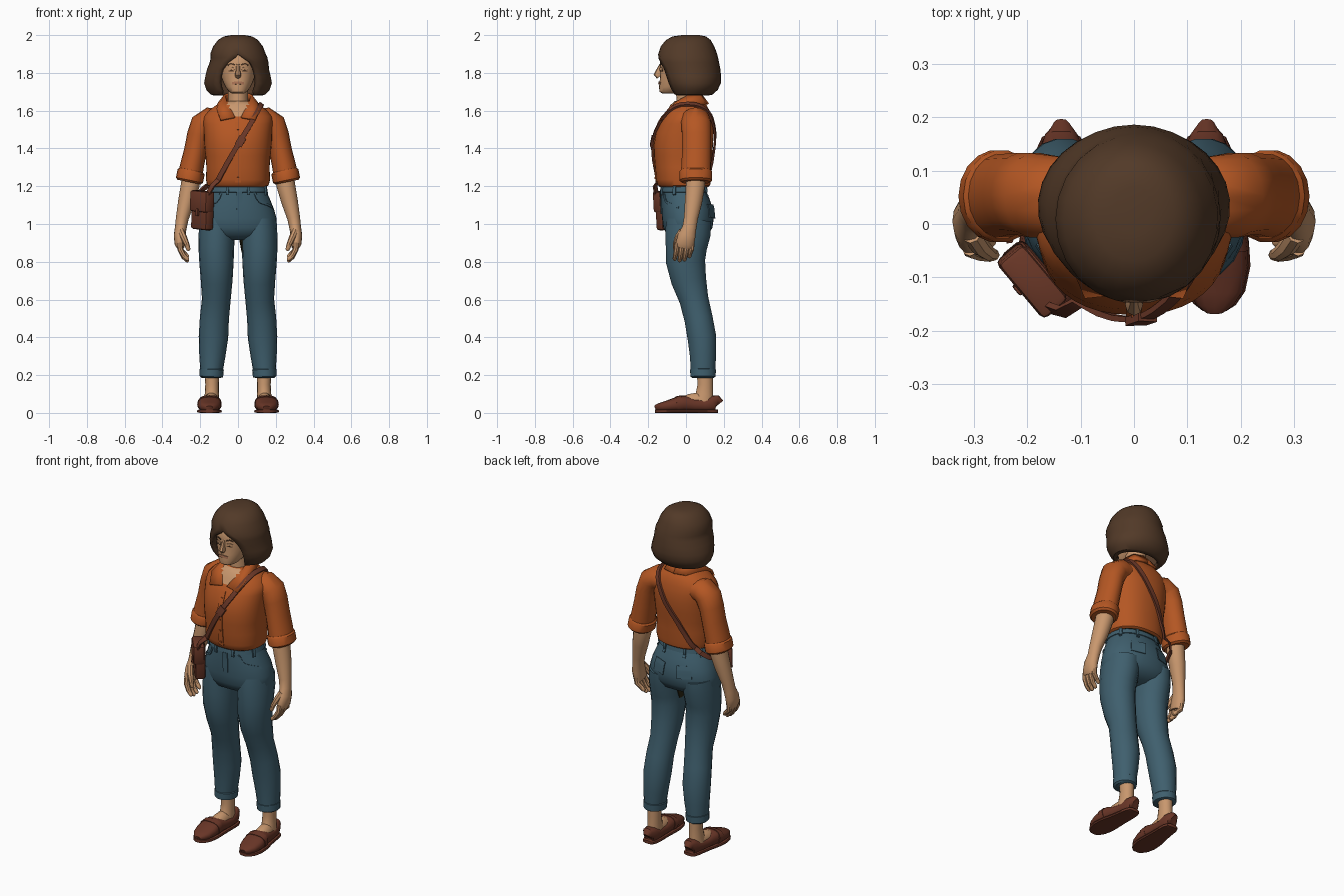
import bpy, bmesh, math
from mathutils import Vector
from mathutils.bvhtree import BVHTree


def mat(name, *c):
    m = bpy.data.materials.new(name)
    m.diffuse_color = (*c, 1)
    return m


SKIN = mat("skin", 0.58, 0.31, 0.155)
LIP = mat("lips", 0.40, 0.17, 0.09)
HAIR = mat("brown hair", 0.085, 0.042, 0.021)
SHIRT = mat("rust shirt", 0.46, 0.095, 0.017)
DENIM = mat("blue denim", 0.050, 0.115, 0.155)
LEATHER = mat("bag leather", 0.15, 0.040, 0.021)
SHOE = mat("shoe leather", 0.14, 0.036, 0.020)
DARK = mat("dark lining", 0.026, 0.020, 0.006)


def finish(name, bm, mats, mirror=False, solid=0, offset=0, angle=40):
    bmesh.ops.remove_doubles(bm, verts=bm.verts, dist=0.0004)
    bmesh.ops.recalc_face_normals(bm, faces=bm.faces)
    me = bpy.data.meshes.new(name)
    bm.to_mesh(me)
    bm.free()
    ob = bpy.data.objects.new(name, me)
    bpy.context.collection.objects.link(ob)
    for m in mats:
        me.materials.append(m)
    bpy.ops.object.select_all(action='DESELECT')
    ob.select_set(True)
    bpy.context.view_layer.objects.active = ob
    bpy.ops.object.shade_smooth_by_angle(angle=math.radians(angle))
    if solid:
        s = ob.modifiers.new("thickness", 'SOLIDIFY')
        s.thickness, s.offset = solid, offset
    if mirror:
        ob.modifiers.new("mirror", 'MIRROR').use_clip = False
    return ob


def skin_rows(bm, rows, closed=True, caps=True):
    vr = [[bm.verts.new(p) for p in r] for r in rows]
    n = len(vr[0])
    for a, b in zip(vr, vr[1:]):
        for i in range(n if closed else n - 1):
            j = (i + 1) % n
            bm.faces.new((a[i], a[j], b[j], b[i]))
    if caps:
        bm.faces.new(vr[0])
        bm.faces.new(vr[-1])


def oval(c, u, v, n, p):
    out = []
    for i in range(n):
        t = 2 * math.pi * i / n
        cs, sn = math.cos(t), math.sin(t)
        out.append(c + u * math.copysign(abs(cs) ** (2 / p), cs) + v * math.copysign(abs(sn) ** (2 / p), sn))
    return out


def limb(name, secs, m, ref=(0, 1, 0), n=14, p=2.0, mirror=True):
    """Loft of ovals (x, y, z, a, b) set square to the path; b lies along ref."""
    ref, bm, rows = Vector(ref), bmesh.new(), []
    cs = [Vector(s[:3]) for s in secs]
    for i, s in enumerate(secs):
        t = (cs[min(i + 1, len(cs) - 1)] - cs[max(i - 1, 0)]).normalized()
        u = ref.cross(t).normalized()
        rows.append(oval(cs[i], u * s[3], t.cross(u) * s[4], n, p))
    skin_rows(bm, rows)
    return finish(name, bm, [m], mirror)


def stack(name, secs, mats, n=24, p=2.0):
    """Level ovals (z, half width, front y, back y)."""
    bm = bmesh.new()
    skin_rows(bm, [oval(Vector((0, (f + b) / 2, z)), Vector((w, 0, 0)), Vector((0, (b - f) / 2, 0)), n, p)
                   for z, w, f, b in secs])
    return finish(name, bm, mats)


def tree(ob):
    return BVHTree.FromPolygons([v.co for v in ob.data.vertices], [f.vertices for f in ob.data.polygons])


def ribbon(name, pts, w, th, m, bvh=None, zmin=-1, mirror=False, sub=4, lift=0.0):
    """Flat band that hugs the surface of another part."""
    P = [Vector(p) for p in pts]
    P = [a.lerp(b, k / sub) for a, b in zip(P, P[1:]) for k in range(sub)] + [P[-1]]
    N = [Vector((q.x, q.y, 0)).normalized() for q in P]
    for i, q in enumerate(P):
        if bvh and q.z > zmin:
            loc, nor, _, _ = bvh.find_nearest(q)
            P[i], N[i] = loc + nor * lift, nor
    bm, rows = bmesh.new(), []
    for i, q in enumerate(P):
        t = P[min(i + 1, len(P) - 1)] - P[max(i - 1, 0)]
        s = N[i].cross(t).normalized() * w / 2
        up = N[i] * th
        rows.append([q - s, q + s, q + s + up, q - s + up])
    skin_rows(bm, rows)
    return finish(name, bm, [m], mirror)


# head, neck and face
head = stack("head", [(1.69, .03, -.125, -.05), (1.70, .048, -.14, -.02), (1.725, .066, -.143, .04),
                      (1.76, .083, -.139, .09), (1.80, .092, -.137, .11), (1.85, .095, -.138, .12),
                      (1.90, .095, -.13, .12), (1.95, .06, -.08, .09)], [SKIN], 24, 2.2)
stack("neck", [(1.58, .06, -.06, .08), (1.64, .053, -.05, .075), (1.76, .052, -.055, .075)], [SKIN], 16)
hb = tree(head)
limb("nose", [(0, -.132, 1.845, .009, .008), (0, -.143, 1.815, .011, .014), (0, -.150, 1.79, .017, .022),
              (0, -.142, 1.778, .014, .014)], SKIN, n=8, mirror=False)
ribbon("lips", [(-.026, -.13, 1.744), (0, -.15, 1.749), (.026, -.13, 1.744)], .014, .006, LIP, hb)
ribbon("eyelids", [(.02, -.14, 1.818), (.037, -.14, 1.824), (.056, -.13, 1.817)], .013, .005, SKIN, hb, mirror=True)
ribbon("eyes", [(.022, -.14, 1.811), (.038, -.14, 1.811), (.054, -.13, 1.811)], .006, .004, HAIR, hb, mirror=True)
ribbon("eyebrows", [(.018, -.14, 1.842), (.04, -.14, 1.849), (.064, -.13, 1.84)], .007, .004, HAIR, hb, mirror=True)

# bobbed hair, a shell open over the face: z, half width, front, back, opening half width
bm, rows = bmesh.new(), []
for z, w, f, b, o in [(2.0, .035, -.02, .07, 0), (1.993, .075, -.07, .105, 0), (1.975, .105, -.105, .13, 0),
                      (1.94, .132, -.134, .15, 0), (1.90, .147, -.147, .165, 0), (1.88, .151, -.149, .17, .025),
                      (1.855, .156, -.148, .175, .062), (1.82, .164, -.142, .182, .088),
                      (1.78, .174, -.132, .186, .1), (1.745, .18, -.118, .184, .102),
                      (1.71, .168, -.1, .168, .095), (1.685, .145, -.08, .14, .085), (1.68, .125, -.06, .118, .08)]:
    a = math.asin(o / w)
    row = []
    for i in range(25):
        t = a + (2 * math.pi - 2 * a) * i / 24
        row.append(Vector((w * math.sin(t) + .006 * (a > 0) * (z > 1.85), (f + b) / 2 - (b - f) / 2 * math.cos(t), z)))
    rows.append(row)
skin_rows(bm, rows, closed=False, caps=False)
bm.verts.ensure_lookup_table()
bm.faces.new(bm.verts[:24])
finish("bob_hair", bm, [HAIR], solid=.025, offset=-1, angle=30)

# shirt body, with bare skin in the open neck and dark lining under the hem
shirt = stack("shirt_body", [(1.197, .15, -.14, .118), (1.205, .162, -.15, .128), (1.235, .17, -.158, .132),
                             (1.30, .167, -.163, .132), (1.36, .172, -.168, .137), (1.42, .178, -.17, .143),
                             (1.48, .18, -.16, .147), (1.53, .184, -.14, .143), (1.545, .184, -.132, .14),
                             (1.57, .18, -.117, .135), (1.60, .155, -.1, .125), (1.63, .115, -.083, .108),
                             (1.65, .075, -.06, .085)], [SHIRT, SKIN, DARK], 40, 2.3)
for f in shirt.data.polygons:
    c = f.center
    if c.z > 1.55 and c.y < -.03 and abs(c.x) < (c.z - 1.535) * .6:
        f.material_index = 1
    elif c.z < 1.2:
        f.material_index = 2
sb = tree(shirt)
ribbon("button_placket", [(0, -.2, 1.21), (0, -.2, 1.4), (0, -.15, 1.545)], .03, .005, SHIRT, sb)
for i in range(5):
    z = 1.24 + i * .07
    ribbon("shirt_button", [(0, -.2, z - .005), (0, -.2, z + .005)], .01, .009, SHIRT, sb, sub=1)

# folded collar
bm = bmesh.new()
skin_rows(bm, [[Vector(p) for p in r] for r in (
    [(0, .075, 1.69), (.05, .06, 1.69), (.07, .01, 1.68), (.058, -.05, 1.645), (.016, -.127, 1.565)],
    [(0, .117, 1.635), (.07, .1, 1.635), (.105, .01, 1.635), (.112, -.085, 1.605), (.092, -.135, 1.55)])],
    closed=False, caps=False)
finish("shirt_collar", bm, [SHIRT], mirror=True, solid=.012)

# sleeves, rolled cuffs, forearms and hands
limb("sleeve", [(.09, .045, 1.545, .06, .07), (.15, .05, 1.55, .068, .078), (.187, .054, 1.525, .068, .08),
                (.208, .056, 1.47, .062, .078), (.225, .056, 1.39, .06, .077), (.243, .053, 1.31, .063, .079),
                (.254, .052, 1.25, .065, .08)], SHIRT, n=18)
limb("sleeve_cuff", [(.246, .052, 1.285, .064, .08), (.248, .052, 1.276, .073, .087),
                     (.257, .052, 1.232, .073, .087), (.259, .052, 1.222, .062, .077)], SHIRT, n=18)
limb("forearm", [(.246, .055, 1.29, .045, .05), (.252, .05, 1.21, .05, .052), (.273, .04, 1.12, .044, .047),
                 (.295, .026, 1.03, .034, .038), (.303, .018, .98, .031, .038), (.309, .005, .94, .031, .047),
                 (.308, -.006, .895, .028, .05), (.303, -.01, .875, .02, .045)], SKIN)
for i, name in enumerate(("index_finger", "middle_finger", "ring_finger", "little_finger")):
    y, d = -.046 + i * .026, (.004, -.004, 0, .018)[i]
    limb(name, [(.307, y, .90, .015, .014), (.305, y - .004, .865, .015, .014), (.288, y - .01, .83 + d, .013, .013),
                (.268, y - .014, .81 + d, .011, .011), (.262, y - .014, .805 + d, .006, .006)], SKIN, n=8)
limb("thumb", [(.303, -.02, .965, .018, .018), (.288, -.042, .93, .018, .018), (.272, -.055, .895, .014, .014),
               (.262, -.058, .865, .011, .011), (.26, -.058, .858, .005, .005)], SKIN, n=8)

# trousers: hips, legs and turned-up hems
hips = stack("trouser_hips", [(1.21, .148, -.128, .106), (1.17, .157, -.134, .114), (1.168, .153, -.13, .110),
                              (1.13, .17, -.131, .126), (1.08, .19, -.13, .142), (1.03, .204, -.127, .147),
                              (.98, .206, -.12, .14), (.94, .185, -.1, .115), (.915, .10, -.05, .06)],
             [DENIM], 32, 2.2)
limb("trouser_leg", [(.108, .015, 1.02, .094, .12), (.112, .01, .95, .096, .122), (.115, .001, .87, .094, .11),
                     (.114, -.002, .8, .091, .105), (.113, .015, .7, .084, .094), (.115, .042, .6, .076, .078),
                     (.125, .066, .5, .077, .076), (.130, .084, .4, .078, .077), (.136, .09, .3, .069, .07),
                     (.141, .09, .21, .058, .065)], DENIM, n=18)
limb("trouser_hem", [(.139, .09, .235, .058, .063), (.139, .09, .23, .064, .069), (.141, .09, .192, .062, .068),
                     (.141, .09, .186, .052, .058)], DENIM, n=18)
tb = tree(hips)
for t in (20, 65, 115, 155):
    x, y = .17 * math.sin(math.radians(t)), -.15 * math.cos(math.radians(t))
    ribbon("belt_loop", [(x, y, 1.155), (x, y, 1.205)], .016, .009, DENIM, tb, mirror=True)
ribbon("fly_front", [(.012, -.2, 1.165), (.012, -.2, 1.05)], .03, .005, DENIM, tb)
ribbon("front_pocket_edge", [(.10, -.15, 1.165), (.13, -.13, 1.12), (.185, -.04, 1.09)], .012, .005, DENIM, tb,
       mirror=True)
ribbon("back_pocket", [(.095, .2, 1.13), (.098, .2, 1.04)], .085, .004, DENIM, tb, mirror=True)
limb("crotch_gusset", [(.012, .01, .95, .012, .05), (.022, .01, .90, .012, .04), (.024, .01, .85, .005, .018)],
     DARK, n=10, mirror=False)

# ankles, feet and slip-on shoes
limb("ankle", [(.138, .1, .24, .041, .045), (.137, .102, .15, .036, .042), (.138, .098, .1, .038, .047),
               (.14, .09, .05, .04, .06)], SKIN)
limb("foot", [(.138, .14, .05, .03, .035), (.14, .08, .06, .038, .052), (.144, .03, .053, .042, .05),
              (.147, -.02, .045, .042, .042), (.15, -.06, .035, .04, .025)], SKIN, ref=(0, 0, 1))
outline = [(.17, .136, .018, .075), (.163, .136, .032, .092), (.14, .136, .042, .09), (.1, .138, .046, .072),
           (.04, .143, .051, .074), (-.01, .148, .058, .09), (-.035, .15, .061, .088), (-.08, .152, .062, .07),
           (-.125, .152, .052, .055), (-.15, .151, .036, .046), (-.163, .151, .018, .036)]
limb("shoe_upper", [(x, y, h / 2 + .005, w, h / 2 - .003) for y, x, w, h in outline], SHOE, (0, 0, 1), 16, 2.6)
limb("shoe_sole", [(x, y, .009, w + .004, .009) for y, x, w, h in outline], SHOE, (0, 0, 1), 12, 5)
limb("shoe_saddle", [(.15, -.02, .05, .062, .044), (.151, -.05, .046, .065, .041)], SHOE, (0, 0, 1), 16, 2.6)


# shoulder bag on the hip
def bag_box(name, x, y, z, sx, sy, sz, bevel):
    bm = bmesh.new()
    bmesh.ops.create_cube(bm, size=1)
    for v in bm.verts:
        v.co = Vector((v.co.x * sx + x, v.co.y * sy + y, v.co.z * sz + z))
    bmesh.ops.bevel(bm, geom=bm.edges[:], offset=bevel, segments=2, affect='EDGES', profile=.5)
    ob = finish(name, bm, [LEATHER])
    ob.location, ob.rotation_euler = (-.187, -.098, 1.07), (0, math.radians(4), math.radians(-50))


bag_box("bag_body", 0, 0, 0, .128, .058, .2, .014)
bag_box("bag_flap", 0, -.008, .05, .136, .062, .112, .012)
bag_box("bag_clasp", 0, -.038, -.008, .022, .012, .04, .004)
# strap over the left shoulder, with its buckle
ribbon("bag_strap", [(-.165, -.15, 1.14), (-.13, -.16, 1.205), (-.06, -.18, 1.32), (0, -.18, 1.42),
                     (.06, -.16, 1.52), (.10, -.11, 1.59), (.122, -.03, 1.635), (.122, .06, 1.63),
                     (.09, .13, 1.57), (.03, .16, 1.47), (-.05, .16, 1.36), (-.13, .13, 1.23),
                     (-.195, .07, 1.17), (-.228, -.03, 1.13)], .026, .011, LEATHER, sb, 1.215, lift=.004)
ribbon("strap_buckle", [(.0, -.18, 1.415), (.026, -.18, 1.46)], .04, .016, LEATHER, sb, lift=.004)
